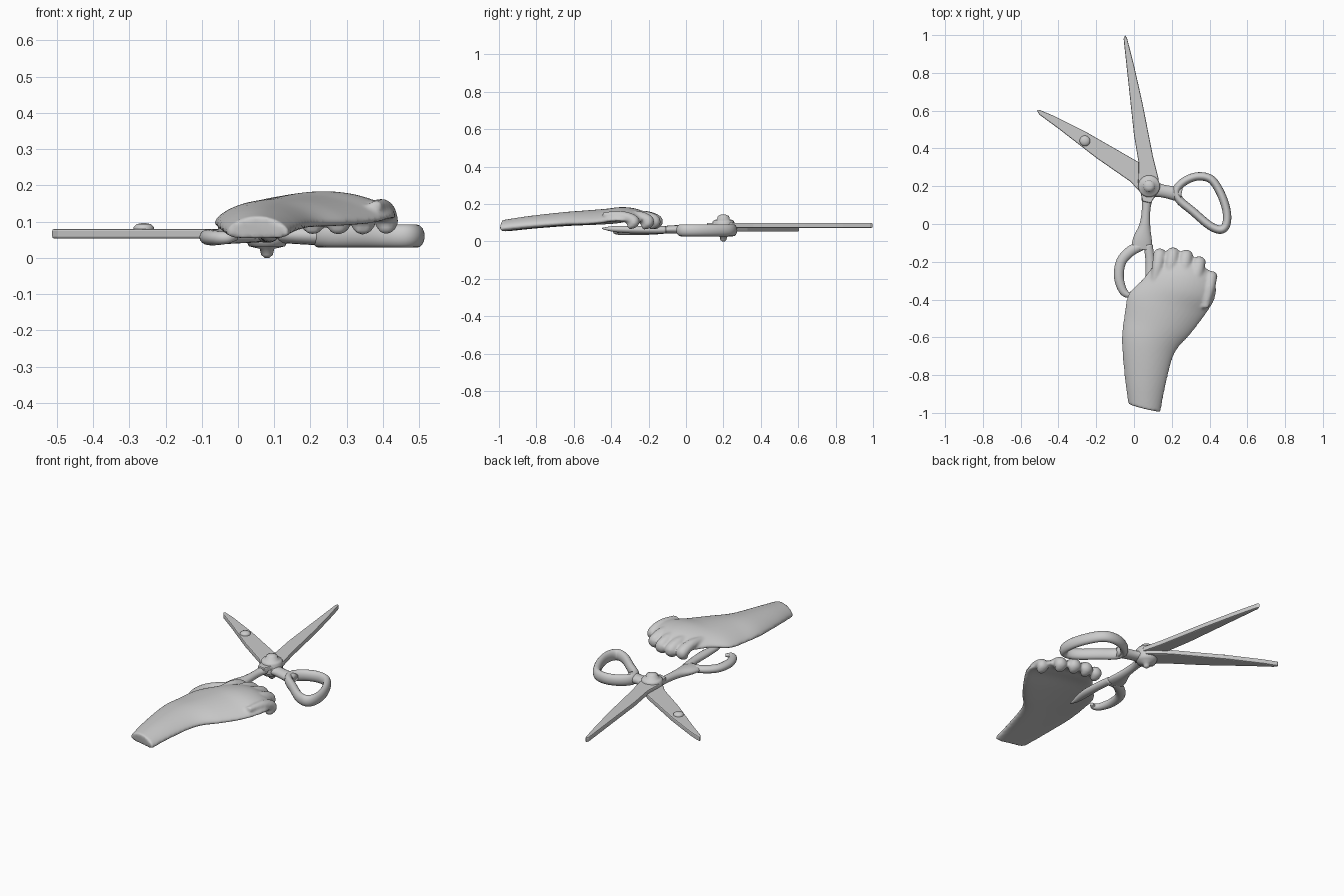
import bpy, bmesh, math
from mathutils import Vector

cube = bpy.data.objects.get("Cube")
if cube:
    bpy.data.objects.remove(cube)

grey = bpy.data.materials.new("plain grey")
grey.use_nodes = True
colour = (0.6, 0.6, 0.6, 1)
grey.diffuse_color = colour
grey.node_tree.nodes["Principled BSDF"].inputs["Base Color"].default_value = colour


def spline(keys, steps=6, closed=False):
    """Catmull-Rom through keys of (x, y, z, half width, half height)."""
    n = len(keys)
    pick = (lambda i: keys[i % n]) if closed else (lambda i: keys[min(max(i, 0), n - 1)])
    out = []
    for i in range(n if closed else n - 1):
        quad = [pick(i + k) for k in (-1, 0, 1, 2)]
        for s in range(steps):
            t = s / steps
            out.append([b + t / 2 * (c - a + t * (2 * a - 5 * b + 4 * c - d + t * (3 * (b - c) + d - a)))
                        for a, b, c, d in zip(*quad)])
    if not closed:
        out.append(list(keys[-1]))
    return out


def tube(bm, keys, closed=False, side=None, arch=0, sides=16):
    """Sweep an ellipse along the keys; arch lowers its two edges."""
    pts = spline(keys, closed=closed)
    n = len(pts)
    rings = []
    for i, (x, y, z, rw, rh) in enumerate(pts):
        a = pts[(i - 1) % n if closed else max(i - 1, 0)]
        b = pts[(i + 1) % n if closed else min(i + 1, n - 1)]
        along = (Vector(b[:3]) - Vector(a[:3])).normalized()
        across = (Vector(side) if side else along.cross(Vector((0, 0, 1)))).normalized()
        up = across.cross(along).normalized()
        ring = []
        for k in range(sides):
            c, s = math.cos(math.tau * k / sides), math.sin(math.tau * k / sides)
            p = Vector((x, y, z)) + across * rw * c + up * rh * s
            p.z -= arch * rw * c * c
            ring.append(bm.verts.new(p))
        rings.append(ring)
    for i in range(n if closed else n - 1):
        r, q = rings[i], rings[(i + 1) % n]
        for k in range(sides):
            m = (k + 1) % sides
            bm.faces.new((r[k], r[m], q[m], q[k]))
    if not closed:
        bm.faces.new(rings[0])
        bm.faces.new(rings[-1])


def finish(name, bm):
    bmesh.ops.recalc_face_normals(bm, faces=bm.faces)
    mesh = bpy.data.meshes.new(name)
    bm.to_mesh(mesh)
    bm.free()
    mesh.materials.append(grey)
    mesh.shade_smooth()
    obj = bpy.data.objects.new(name, mesh)
    bpy.context.collection.objects.link(obj)
    return obj


def swept(name, keys, **options):
    bm = bmesh.new()
    tube(bm, keys, **options)
    return finish(name, bm)


def blade(name, outline, low, high):
    bm = bmesh.new()
    face = bm.faces.new([bm.verts.new((x, y, low)) for x, y in outline])
    top = bmesh.ops.extrude_face_region(bm, geom=[face])["geom"]
    bmesh.ops.translate(bm, vec=(0, 0, high - low),
                        verts=[g for g in top if isinstance(g, bmesh.types.BMVert)])
    obj = finish(name, bm)
    obj.data.shade_flat()
    bevel = obj.modifiers.new("soft edges", "BEVEL")
    bevel.width, bevel.segments = 0.006, 2


def turned(name, x, y, profile, sides=24):
    """Round part from (radius, height) pairs."""
    bm = bmesh.new()
    rings = [[bm.verts.new((x + r * math.cos(math.tau * k / sides),
                            y + r * math.sin(math.tau * k / sides), z))
              for k in range(sides)] for r, z in profile]
    for a, b in zip(rings, rings[1:]):
        for k in range(sides):
            m = (k + 1) % sides
            bm.faces.new((a[k], a[m], b[m], b[k]))
    bm.faces.new(rings[0])
    bm.faces.new(rings[-1])
    finish(name, bm)


# Crossing blades
blade("upper_blade", [(-.055, .98), (-.047, 1), (-.037, .985), (.0, .84), (.045, .64), (.1, .36),
                      (.13, .24), (.125, .17), (.09, .11), (.045, .12), (.022, .22),
                      (.025, .32), (.0, .47), (-.03, .75)], .072, .1)
blade("lower_blade", [(-.515, .6), (-.505, .606), (-.43, .575), (-.25, .485), (.02, .33),
                      (.12, .25), (.14, .17), (.1, .13), (.05, .15), (-.02, .225),
                      (-.2, .35), (-.4, .505), (-.5, .578)], .053, .08)

# Pivot screw and small blade stud
turned("pivot_screw", .08, .2, [(.006, 0), (.016, .008), (.02, .025), (.05, .032), (.058, .05),
                                (.058, .105), (.05, .115), (.034, .118), (.03, .136), (.012, .144)])
turned("blade_stud", -.26, .44, [(.028, .07), (.028, .085), (.02, .093), (.006, .096)])

# Right handle: neck and closed finger loop
swept("right_neck", [(.08, .19, .066, .05, .022), (.15, .175, .064, .034, .025),
                     (.25, .155, .06, .04, .027)])
loop = [(.225, .18), (.27, .228), (.34, .252), (.41, .235), (.46, .16), (.49, .07),
        (.489, 0), (.46, -.03), (.4, -.008), (.31, .068), (.24, .128)]
swept("right_loop", [(x, y, .06, .022, .032) for x, y in loop], closed=True)

# Lower handle: shank, open bow and pointed inner arm
swept("lower_shank", [(.078, .2, .075, .048, .02), (.066, .1, .07, .024, .02),
                      (.058, 0, .066, .028, .022), (.045, -.08, .064, .05, .022),
                      (.04, -.135, .062, .055, .018)])
swept("lower_bow", [(.04, -.115, .062, .025, .02), (-.02, -.145, .06, .028, .021),
                    (-.068, -.2, .058, .027, .022), (-.08, -.28, .057, .026, .022),
                    (-.06, -.35, .055, .022, .02), (-.03, -.375, .055, .016, .016),
                    (-.005, -.36, .056, .008, .008)])
swept("inner_arm", [(.075, -.11, .062, .024, .02), (.085, -.2, .062, .024, .02),
                    (.085, -.3, .064, .026, .02), (.075, -.39, .067, .016, .015),
                    (.07, -.45, .07, .003, .003)])

# Hand: wrist and palm, with curled fingers fused on
bm = bmesh.new()
tube(bm, [(.055, -.975, .084, .088, .031), (.058, -.83, .103, .112, .034),
          (.075, -.65, .121, .144, .036), (.125, -.535, .13, .183, .036),
          (.175, -.425, .14, .212, .035), (.235, -.345, .15, .2, .034),
          (.262, -.275, .144, .175, .032), (.27, -.21, .13, .13, .02)],
     side=(.96, -.24, 0), arch=.17, sides=40)
fingers = [(.135, -.155, .03), (.205, -.152, .032), (.275, -.165, .033),
           (.343, -.2, .033), (.408, -.275, .03)]
for x, y, r in fingers:
    tube(bm, [(x - .03, y - .17, .142, r * .6, r * .5), (x - .01, y - .07, .136, r, r * .9),
              (x, y - .005, .112, r * 1.1, r), (x + .002, y - .012, .09, r, r * .8),
              (x, y - .035, .075, r * .5, r * .4)], side=(1, 0, 0))
hand = finish("hand", bm)
remesh = hand.modifiers.new("fuse", "REMESH")
remesh.mode = "VOXEL"
remesh.voxel_size = 0.008
remesh.use_smooth_shade = True
soften = hand.modifiers.new("soften", "SMOOTH")
soften.factor, soften.iterations = 0.5, 4
